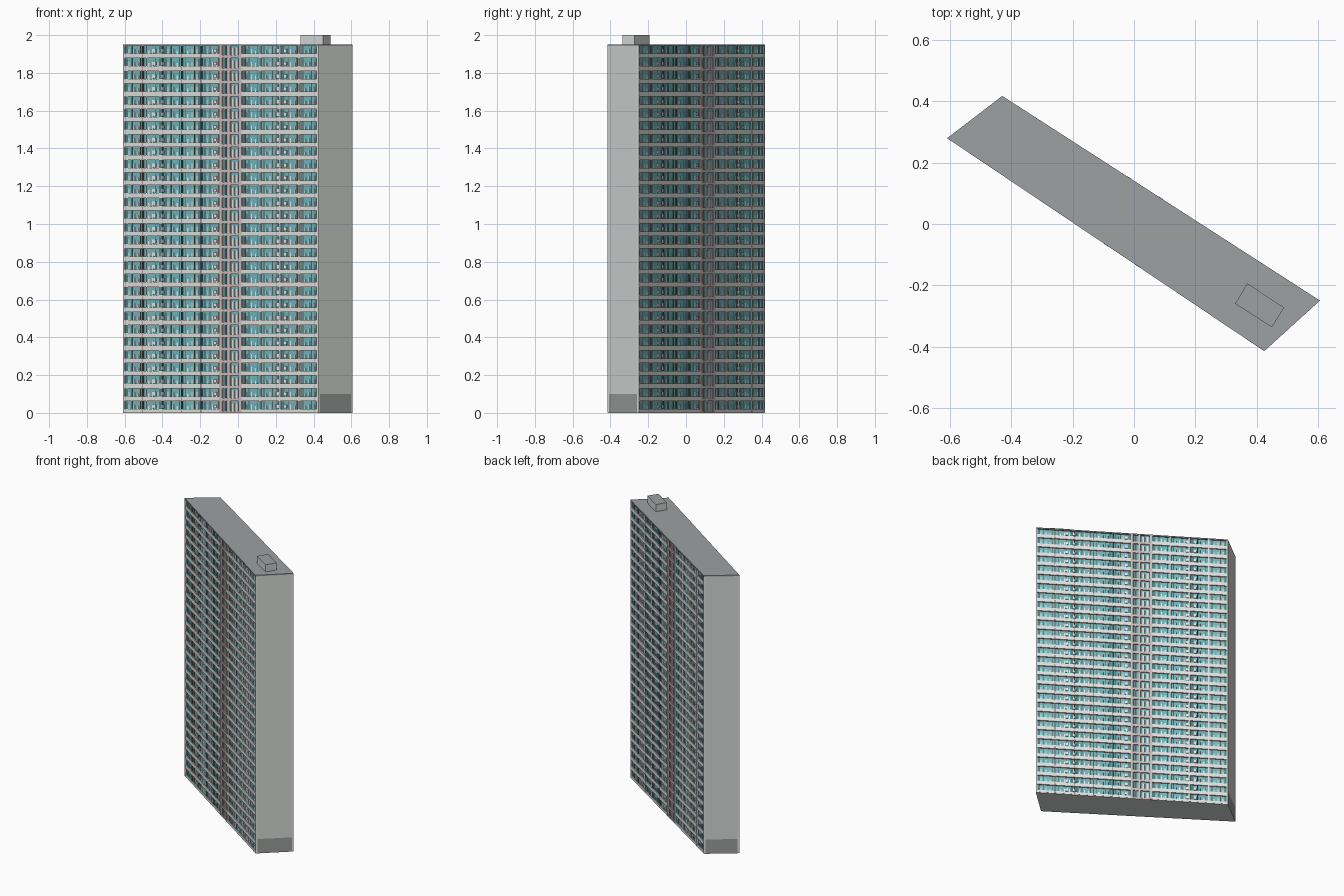
import bpy, bmesh
from mathutils import Vector

if "Cube" in bpy.data.objects:
    bpy.data.objects.remove(bpy.data.objects["Cube"], do_unlink=True)

# Plan corners: front left end, front right end, back right end, back left end
A, D, C, B = (Vector(p) for p in ((-0.61, 0.28), (0.425, -0.415), (0.607, -0.25), (-0.43, 0.418)))
TOP, FLOORS, BAYS, CORE_BAY = 1.95, 29, 10, 5
H, W = TOP / FLOORS, 1 / BAYS
WALL = 0.05  # depth of the loggias as a share of the slab's thickness
EAVES = TOP - 0.008


def material(name, rgb):
    m = bpy.data.materials.new(name)
    m.use_nodes = True
    lin = [((c / 255 + 0.055) / 1.055) ** 2.4 for c in rgb] + [1]
    m.diffuse_color = lin
    m.node_tree.nodes["Principled BSDF"].inputs["Base Color"].default_value = lin
    return m


concrete = material("concrete", (215, 218, 216))
base_grey = material("base grey", (156, 158, 157))
roof_grey = material("roof grey", (156, 161, 161))
teal = material("teal glass", (114, 182, 187))
deep_teal = material("deep teal", (78, 128, 132))
pale = material("pale panel", (226, 227, 224))
rose = material("rose grey", (205, 190, 190))
dark = material("dark frame", (92, 94, 94))
white = material("white frame", (246, 247, 246))


def plan(u, v, flip):
    """Map a share along (u) and across (v) the slab to the ground plan."""
    if flip:
        u, v = 1 - u, 1 - v
    return A.lerp(D, u).lerp(B.lerp(C, u), v)


def build(name, mat, blocks):
    """Make one object from blocks (u0, u1, v0, v1, z0, z1, flip)."""
    bm = bmesh.new()
    for u0, u1, v0, v1, z0, z1, flip in blocks:
        ring = [plan(u, v, flip) for u, v in ((u0, v0), (u1, v0), (u1, v1), (u0, v1))]
        low = [bm.verts.new((*p, z0)) for p in ring]
        high = [bm.verts.new((*p, z1)) for p in ring]
        bm.faces.new(low[::-1])
        bm.faces.new(high)
        for i in range(4):
            j = (i + 1) % 4
            bm.faces.new((low[i], low[j], high[j], high[i]))
    mesh = bpy.data.meshes.new(name)
    bm.to_mesh(mesh)
    bm.free()
    mesh.materials.append(mat)
    obj = bpy.data.objects.new(name, mesh)
    bpy.context.collection.objects.link(obj)


# Solid body, plinth, underside and roof
build("body", concrete, [(0, 1, WALL, 1 - WALL, 0.1, EAVES, False)])
build("plinth", base_grey, [(0, 1, WALL, 1 - WALL, 0.003, 0.1, False)])
build("ground_slab", concrete, [(0, 1, 0.01, 0.99, 0, 0.003, False)])
build("roof", roof_grey, [(0, 1, 0, 1, EAVES, TOP, False)])

glazing, piers, fins, bands, slabs = [], [], [], [], []
core_piers, core_panels, doors, frames, mullions, boxes = [], [], [], [], [], []

for side in (False, True):
    glazing.append((0.002, 0.998, WALL - 0.012, WALL, 0.003, EAVES, side))

    # Upright walls between the bays
    for b in range(BAYS + 1):
        u = min(max(b * W, 0.004), 0.996)
        if b in (CORE_BAY, CORE_BAY + 1):
            core_piers.append((u - 0.007, u + 0.007, -0.004, WALL, 0.003, EAVES, side))
        elif 0 < b < CORE_BAY:
            fins.append((u - 0.002, u + 0.002, 0.004, WALL, 0.003, EAVES, side))
        else:
            piers.append((u - 0.004, u + 0.004, 0, WALL, 0.003, EAVES, side))

    # Stair core strips
    c = CORE_BAY * W
    core_piers.append((c + 0.034, c + 0.046, 0.01, WALL, 0.003, EAVES, side))
    mullions.append((c + 0.014, c + 0.024, WALL - 0.02, WALL, 0.003, EAVES, side))

    for f in range(FLOORS):
        z = f * H + 0.003
        # Balcony parapets run across each wing, a thin sill crosses the core
        z0, z1 = max(z - 0.008, 0.003), z + 0.017
        bands.append((0.001, c - 0.005, 0.004, 0.022, z0, z1, side))
        bands.append((c + W + 0.005, 0.999, 0.004, 0.022, z0, z1, side))
        slabs.append((0.001, 0.999, 0.014, WALL, z0, z + 0.002, side))
        slabs.append((c, c + W, 0.008, WALL, z0, z + 0.008, side))
        core_panels.append((c + 0.054, c + 0.066, 0.02, WALL, z, z + H * 0.7, side))
        core_panels.append((c + 0.076, c + 0.086, 0.02, WALL, z, z + H * 0.7, side))

        # White cooling units hung on a few of the bays
        for u in (0.16, 0.2, 0.47, 0.79, 0.83):
            boxes.append((u - 0.007, u + 0.007, 0.008, 0.03, z + 0.022, z + 0.04, side))

        for b in range(BAYS):
            if b == CORE_BAY:
                continue
            # Neighbouring bays mirror each other
            def span(s, e):
                if b % 2:
                    s, e = 1 - e, 1 - s
                return (b + s) * W, (b + e) * W

            doors.append((*span(0.08, 0.2), WALL - 0.016, WALL, z, z + H * 0.86, side))
            mullions.append((*span(0.38, 0.42), WALL - 0.016, WALL, z, z + H * 0.9, side))
            mullions.append((*span(0.82, 0.86), WALL - 0.016, WALL, z, z + H * 0.9, side))
            frames.append((*span(0.24, 0.28), WALL - 0.018, WALL, z, z + H * 0.6, side))
            frames.append((*span(0.5, 0.55), WALL - 0.018, WALL, z, z + H * 0.6, side))
            frames.append((*span(0.7, 0.76), WALL - 0.018, WALL, z, z + H * 0.5, side))

build("glazing", teal, glazing)
build("bay_piers", pale, piers)
build("bay_fins", dark, fins)
build("balcony_parapets", pale, bands)
build("floor_slabs", rose, slabs)
build("stair_core_piers", rose, core_piers)
build("stair_core_panels", pale, core_panels)
build("balcony_doors", deep_teal, doors)
build("window_frames", white, frames)
build("window_mullions", dark, mullions)
build("cooling_units", white, boxes)

# Lift housing on the roof, aligned with the long walls
corners = [Vector(p) for p in ((0.33, -0.26), (0.45, -0.337), (0.49, -0.273), (0.37, -0.194))]
bm = bmesh.new()
low = [bm.verts.new((*p, TOP)) for p in corners]
face = bm.faces.new(low)
top = bmesh.ops.extrude_face_region(bm, geom=[face])["geom"]
bmesh.ops.translate(bm, vec=(0, 0, 2 - TOP), verts=[g for g in top if isinstance(g, bmesh.types.BMVert)])
bmesh.ops.recalc_face_normals(bm, faces=bm.faces)
for face in bm.faces:
    face.material_index = 1 if face.normal.z > 0.5 else 0
mesh = bpy.data.meshes.new("lift_housing")
bm.to_mesh(mesh)
bm.free()
mesh.materials.append(concrete)
mesh.materials.append(roof_grey)
bpy.context.collection.objects.link(bpy.data.objects.new("lift_housing", mesh))
